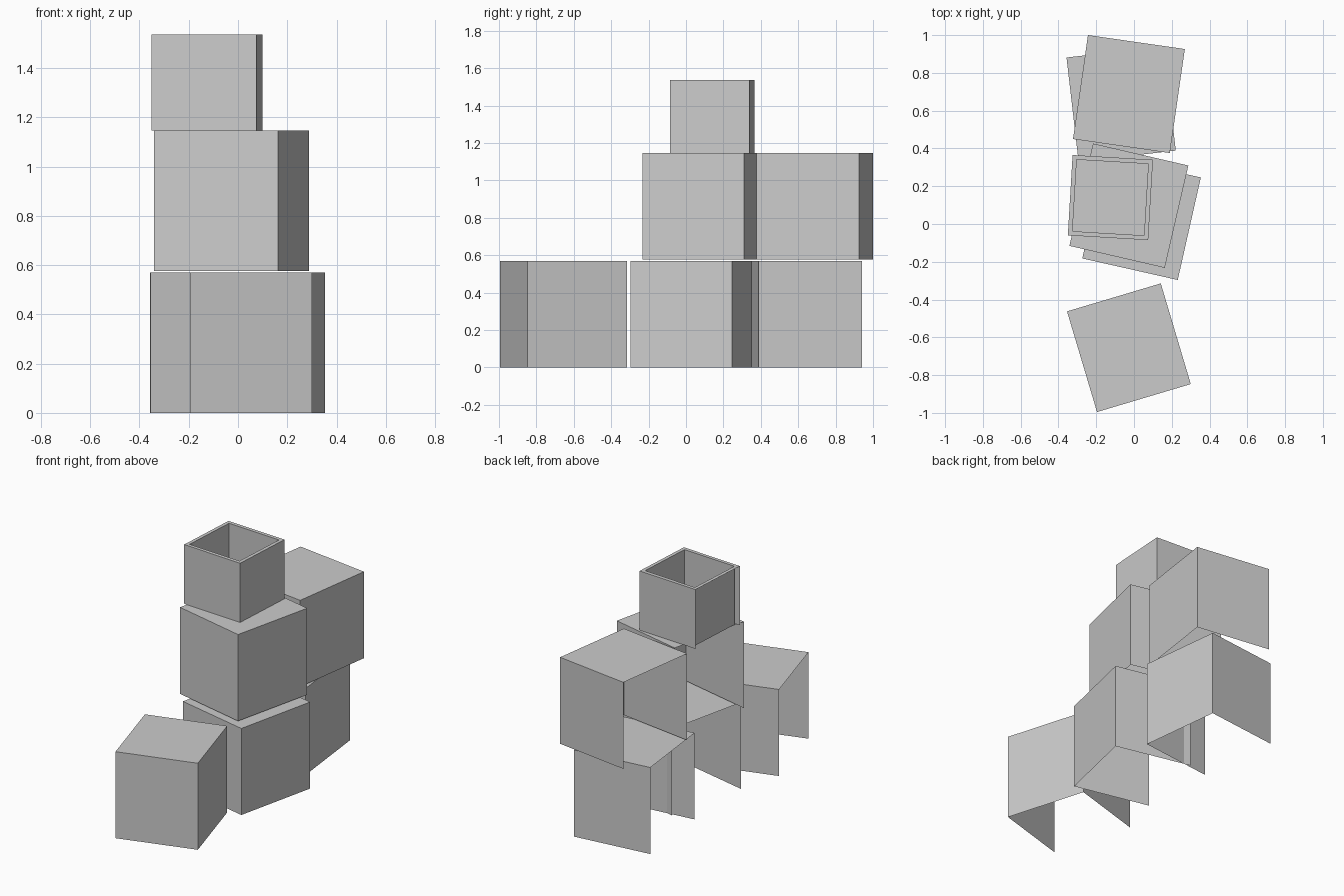
import bpy
import bmesh
from math import radians
from mathutils import Matrix, Vector

if "Cube" in bpy.data.objects:
    bpy.data.objects.remove(bpy.data.objects["Cube"])

# Single flat grey
grey = bpy.data.materials.new("light_grey")
grey.use_nodes = True
grey.diffuse_color = (0.6, 0.6, 0.6, 1)
grey.node_tree.nodes["Principled BSDF"].inputs["Base Color"].default_value = (0.6, 0.6, 0.6, 1)


def open_box(name, center, size, bottom, turn, rim=0, depth=0):
    """Thin shell box without its floor and its -x wall; a rim makes the top hollow."""
    bm = bmesh.new()
    bmesh.ops.create_cube(bm, size=1)
    bmesh.ops.scale(bm, vec=size, verts=bm.verts)
    bm.normal_update()
    gone = [f for f in bm.faces if f.normal.z < -0.5 or f.normal.x < -0.5]
    bmesh.ops.delete(bm, geom=gone, context='FACES')
    if rim:
        top = [f for f in bm.faces if f.normal.z > 0.5]
        # The rim must also run along the open side
        bmesh.ops.inset_region(bm, faces=top, thickness=rim, use_boundary=True)
        walls = bmesh.ops.extrude_discrete_faces(bm, faces=top)["faces"]
        bmesh.ops.translate(bm, vec=(0, 0, -depth), verts=walls[0].verts)
    place = Matrix.Translation(Vector((*center, bottom + size[2] / 2)))
    bm.transform(place @ Matrix.Rotation(radians(turn), 4, 'Z'))
    mesh = bpy.data.meshes.new(name)
    bm.to_mesh(mesh)
    bm.free()
    mesh.materials.append(grey)
    obj = bpy.data.objects.new(name, mesh)
    bpy.context.collection.objects.link(obj)
    return obj


crate = (0.518, 0.556, 0.57)

# Bottom row of crates
open_box("front_lower_crate", (-0.027, -0.655), crate, 0, 16.6)
open_box("middle_lower_crate", (0.04, 0.032), crate, 0, -12.7)
open_box("back_lower_crate", (-0.068, 0.635), crate, 0, 6.6)

# Second row of crates
open_box("middle_upper_crate", (-0.027, 0.097), crate, 0.576, -13)
open_box("back_upper_crate", (-0.027, 0.688), crate, 0.576, -8.2)

# Small hollow crate on top
open_box("top_hollow_crate", (-0.125, 0.14), (0.426, 0.426, 0.39), 1.146, -3.4,
         rim=0.033, depth=0.385)
